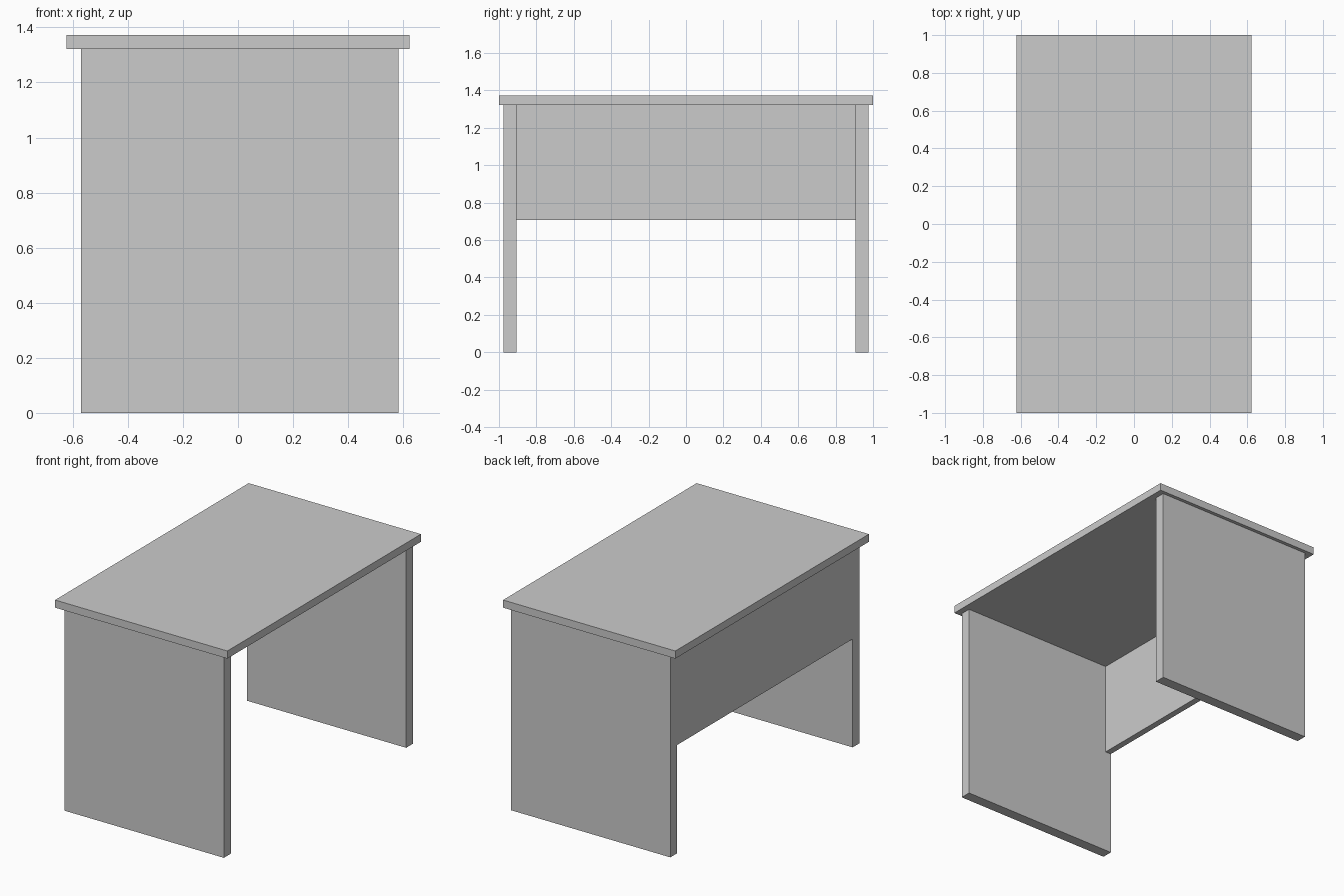
import bpy

if "Cube" in bpy.data.objects:
    bpy.data.objects.remove(bpy.data.objects["Cube"])


def box(name, x, y, z):
    """Box from (min, max) extents on each axis."""
    bpy.ops.mesh.primitive_cube_add(size=1, location=[(a + b) / 2 for a, b in (x, y, z)])
    obj = bpy.context.object
    obj.name = name
    obj.scale = [b - a for a, b in (x, y, z)]
    bpy.ops.object.transform_apply(location=False, rotation=False, scale=True)
    return obj


TOP_Z = 1.322            # underside of the desktop
LEG_X = (-0.571, 0.582)  # legs sit slightly off centre
LEG_IN, LEG_OUT = 0.906, 0.977

# Overhanging desktop
box("desktop", (-0.623, 0.623), (-1, 1), (TOP_Z, 1.372))

# Slab legs at both ends
box("front_leg", LEG_X, (-LEG_OUT, -LEG_IN), (0, TOP_Z))
box("back_leg", LEG_X, (LEG_IN, LEG_OUT), (0, TOP_Z))

# Modesty panel, flush with the left edges of the legs
box("modesty_panel", (LEG_X[0], LEG_X[0] + 0.042), (-LEG_IN, LEG_IN), (0.708, TOP_Z))
